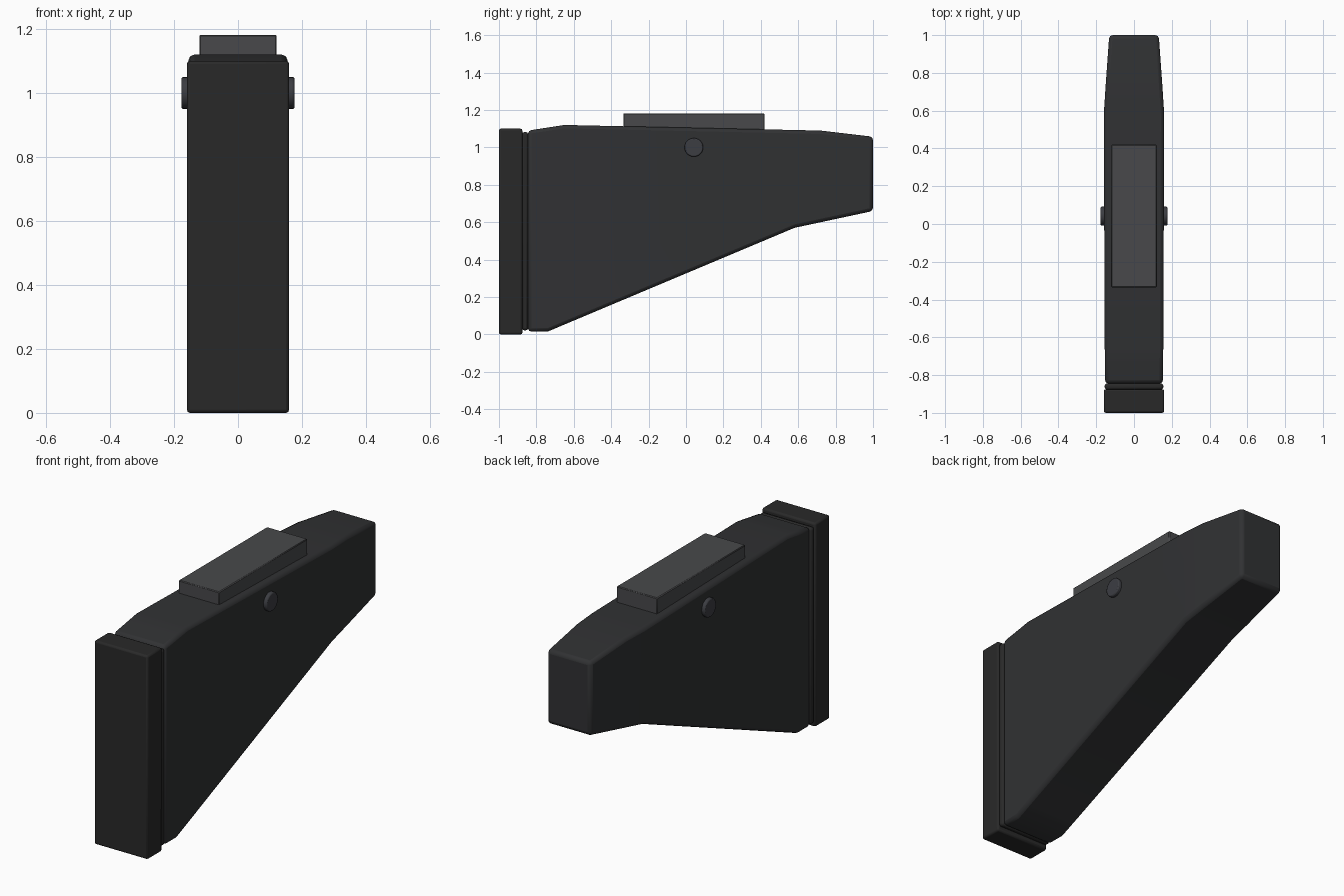
import bpy, bmesh, math

if "Cube" in bpy.data.objects:
    bpy.data.objects.remove(bpy.data.objects["Cube"])


def material(name, rgb):
    m = bpy.data.materials.new(name)
    m.diffuse_color = (*rgb, 1)
    m.use_nodes = True
    m.node_tree.nodes["Principled BSDF"].inputs["Base Color"].default_value = m.diffuse_color
    return m


polymer = material("dark_polymer", (0.030, 0.031, 0.033))
rubber = material("rubber", (0.022, 0.022, 0.022))
pad_grey = material("pad_grey", (0.065, 0.066, 0.070))
steel = material("pin_steel", (0.045, 0.047, 0.055))


def finish(obj, mat, width, segments=2):
    obj.data.materials.append(mat)
    if width:
        b = obj.modifiers.new("Bevel", 'BEVEL')
        b.width, b.segments = width, segments
        b.limit_method, b.angle_limit = 'ANGLE', math.radians(40)
    bpy.ops.object.select_all(action='DESELECT')
    obj.select_set(True)
    bpy.context.view_layer.objects.active = obj
    bpy.ops.object.shade_smooth_by_angle(angle=math.radians(25))


def loft(name, sections, mat, width, segments=2):
    """Join rectangular sections (y, bottom, top, half width) along y."""
    bm = bmesh.new()
    rings = [[bm.verts.new(p) for p in
              ((-w, y, b), (w, y, b), (w, y, t), (-w, y, t))]
             for y, b, t, w in sections]
    for r, s in zip(rings, rings[1:]):
        for i in range(4):
            j = (i + 1) % 4
            bm.faces.new((r[i], r[j], s[j], s[i]))
    bm.faces.new(rings[0])
    bm.faces.new(rings[-1])
    bmesh.ops.recalc_face_normals(bm, faces=bm.faces)
    mesh = bpy.data.meshes.new(name)
    bm.to_mesh(mesh)
    bm.free()
    obj = bpy.data.objects.new(name, mesh)
    bpy.context.collection.objects.link(obj)
    finish(obj, mat, width, segments)


# Tapered stock body
loft("stock_body", [
    (-0.845, 0.015, 1.09, 0.153),
    (-0.74, 0.015, 1.106, 0.154),
    (-0.65, 0.053, 1.12, 0.155),
    (0.58, 0.57, 1.093, 0.16),
    (0.72, 0.60, 1.09, 0.151),
    (1.00, 0.66, 1.057, 0.131)], polymer, 0.018)

# Butt pad and the thin spacer behind it
loft("butt_pad", [(-1.0, 0.0, 1.10, 0.16), (-0.875, 0.0, 1.10, 0.16)], rubber, 0.010)
loft("spacer", [(-0.877, 0.022, 1.082, 0.155), (-0.844, 0.022, 1.082, 0.155)], rubber, 0.012)

# Cheek rest on top
loft("cheek_rest", [(-0.335, 1.05, 1.182, 0.121), (0.42, 1.05, 1.182, 0.121)], pad_grey, 0.004, 1)

# Side pins
for side, label in ((1, "right"), (-1, "left")):
    bpy.ops.mesh.primitive_cylinder_add(
        vertices=24, radius=0.05, depth=0.05,
        location=(side * 0.152, 0.042, 1.0), rotation=(0, math.pi / 2, 0))
    pin = bpy.context.object
    pin.name = label + "_pin"
    finish(pin, steel, 0.006)
